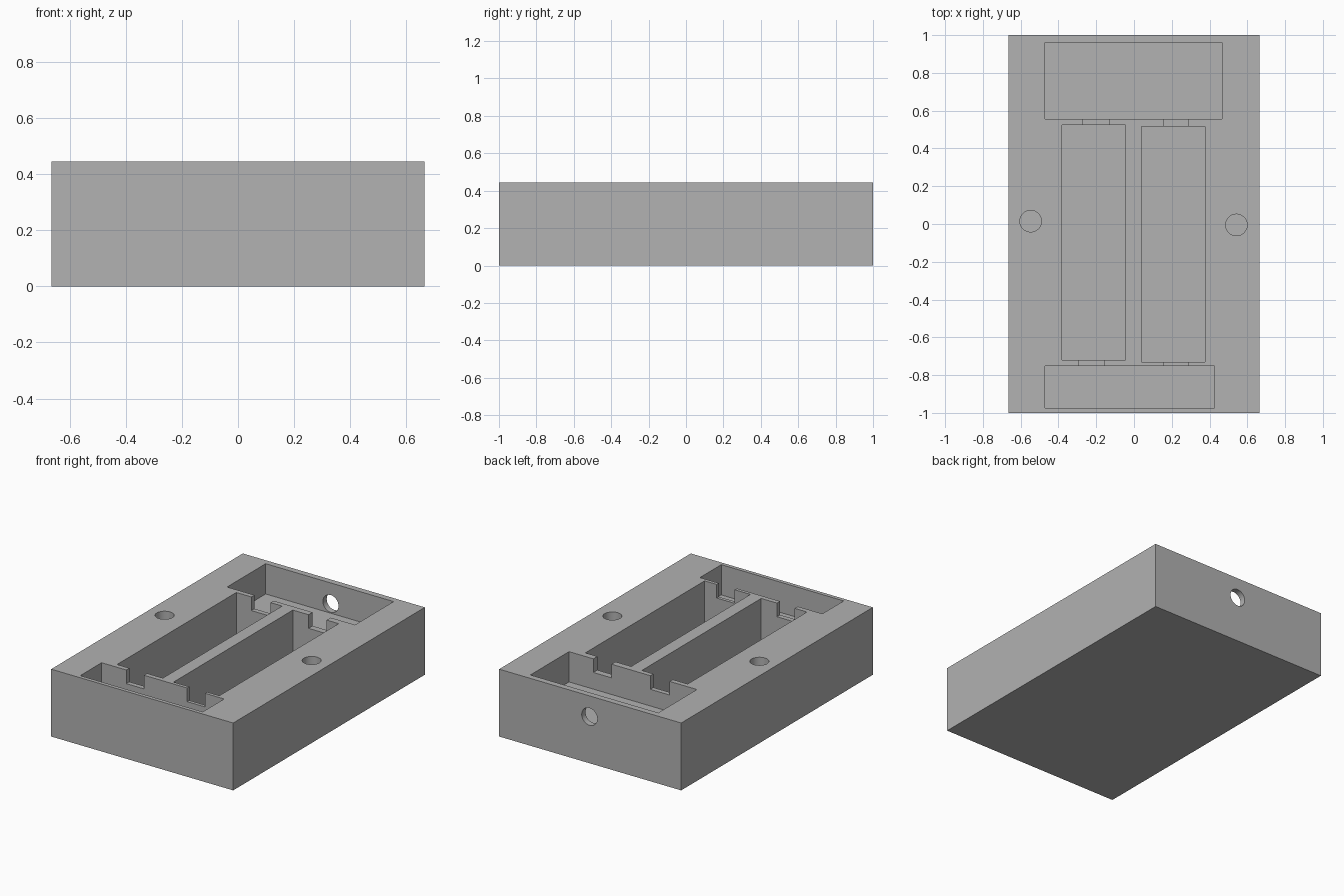
import bpy
import bmesh
from mathutils import Matrix, Vector

cube = bpy.data.objects.get("Cube")
if cube:
    bpy.data.objects.remove(cube, do_unlink=True)

TOP = 0.445
HOLE_R = 0.057

grey = bpy.data.materials.new("plain_grey")
grey.use_nodes = True
colour = (0.445, 0.445, 0.445, 1)
grey.diffuse_color = colour
grey.node_tree.nodes["Principled BSDF"].inputs["Base Color"].default_value = colour


def add_object(name, bm):
    mesh = bpy.data.meshes.new(name)
    bm.to_mesh(mesh)
    bm.free()
    mesh.materials.append(grey)
    obj = bpy.data.objects.new(name, mesh)
    bpy.context.collection.objects.link(obj)
    return obj


def box(name, x, y, z):
    """Box spanning the given (low, high) ranges."""
    low, high = (Vector(corner) for corner in zip(x, y, z))
    bm = bmesh.new()
    place = Matrix.Translation((low + high) / 2) @ Matrix.Diagonal((high - low).to_4d())
    bmesh.ops.create_cube(bm, size=1, matrix=place)
    return add_object(name, bm)


def cylinder(name, centre, depth, turn=0):
    """Round cutter, upright or turned about x."""
    bm = bmesh.new()
    place = Matrix.Translation(centre) @ Matrix.Rotation(turn, 4, "X")
    bmesh.ops.create_cone(bm, cap_ends=True, segments=48, radius1=HOLE_R,
                          radius2=HOLE_R, depth=depth, matrix=place)
    return add_object(name, bm)


def pocket(name, x, y, depth):
    return box(name, x, y, (TOP - depth, TOP + 0.1))


# Solid block
case = box("battery_case", (-0.665, 0.665), (-1, 1), (0, TOP))

cutters = [
    # Compartments at both ends
    pocket("back_compartment", (-0.47, 0.465), (0.557, 0.96), 0.2),
    pocket("front_compartment", (-0.47, 0.425), (-0.975, -0.752), 0.2),
    # Two cell bays
    pocket("right_cell_bay", (-0.38, -0.045), (-0.72, 0.525), 0.37),
    pocket("left_cell_bay", (0.04, 0.375), (-0.73, 0.515), 0.37),
]

# Contact notches through the thin walls
for name, x, y in (
    ("back_right_notch", (-0.27, -0.13), (0.5, 0.58)),
    ("back_left_notch", (0.155, 0.287), (0.5, 0.58)),
    ("front_right_notch", (-0.29, -0.16), (-0.78, -0.7)),
    ("front_left_notch", (0.155, 0.287), (-0.78, -0.7)),
):
    cutters.append(pocket(name, x, y, 0.09))

# Blind screw holes and the cable hole through the back wall
for name, x, y in (("right_screw_hole", -0.547, 0.015), ("left_screw_hole", 0.542, -0.005)):
    cutters.append(cylinder(name, (x, y, TOP), 0.5))
cutters.append(cylinder("cable_hole", (0.005, 1, 0.308), 0.2, 1.5708))

# Carve the block, then discard the cutters
for cutter in cutters:
    cutter.hide_render = True
    cut = case.modifiers.new(cutter.name, "BOOLEAN")
    cut.operation = "DIFFERENCE"
    cut.solver = "EXACT"
    cut.object = cutter

bpy.context.view_layer.update()
carved = bpy.data.meshes.new_from_object(case.evaluated_get(bpy.context.evaluated_depsgraph_get()))
case.modifiers.clear()
case.data = carved
for cutter in cutters:
    bpy.data.objects.remove(cutter, do_unlink=True)

# Smooth hole walls with sharp rims
bpy.ops.object.select_all(action="DESELECT")
case.select_set(True)
bpy.context.view_layer.objects.active = case
bpy.ops.object.shade_smooth_by_angle(angle=0.5)
